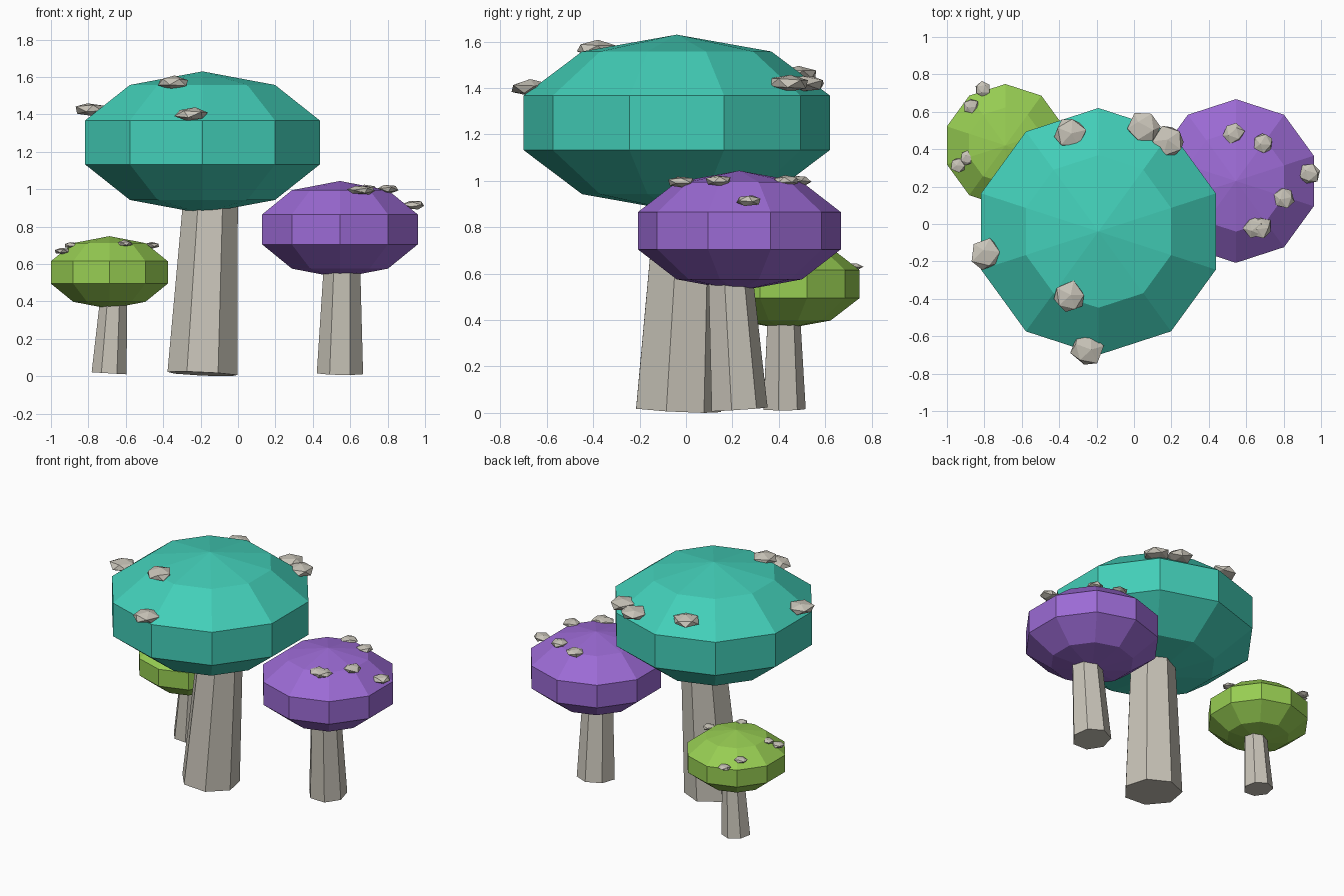
import bpy
import bmesh
import random
from mathutils import Vector, Matrix

random.seed(4)

cube = bpy.data.objects.get("Cube")
if cube:
    bpy.data.objects.remove(cube, do_unlink=True)


def material(name, rgb):
    mat = bpy.data.materials.new(name)
    mat.use_nodes = True
    color = (*rgb, 1.0)
    mat.diffuse_color = color
    node = next(n for n in mat.node_tree.nodes if n.type == 'BSDF_PRINCIPLED')
    node.inputs["Base Color"].default_value = color
    return mat


TEAL = material("teal", (0.055, 0.62, 0.48))
PURPLE = material("purple", (0.33, 0.145, 0.66))
GREEN = material("lime green", (0.31, 0.61, 0.085))
STONE = material("warm grey", (0.58, 0.55, 0.48))


def finish(bm, name, mat):
    bmesh.ops.recalc_face_normals(bm, faces=bm.faces)
    mesh = bpy.data.meshes.new(name)
    bm.to_mesh(mesh)
    bm.free()
    mesh.materials.append(mat)
    obj = bpy.data.objects.new(name, mesh)
    bpy.context.collection.objects.link(obj)
    return obj


# Flattened ten-sided cap
def make_cap(name, center, radius, half_height, mat):
    bm = bmesh.new()
    bmesh.ops.create_uvsphere(bm, u_segments=10, v_segments=5, radius=1)
    bmesh.ops.transform(bm, verts=bm.verts, matrix=Matrix.Translation(center)
                        @ Matrix.Diagonal((radius, radius, half_height, 1)))
    finish(bm, name, mat)


# Tapered seven-sided stem leaning from base to top
def make_stem(name, base, top, r_base, r_top):
    base, top = Vector(base), Vector(top)
    axis = top - base
    lean = Vector((0, 0, 1)).rotation_difference(axis).to_matrix().to_4x4()
    bm = bmesh.new()
    bmesh.ops.create_cone(bm, cap_ends=True, segments=7, radius1=r_base,
                          radius2=r_top, depth=axis.length)
    bmesh.ops.transform(bm, verts=bm.verts,
                        matrix=Matrix.Translation((base + top) / 2) @ lean)
    finish(bm, name, STONE)


# Rough flattened pebbles sitting on the cap
def make_spots(prefix, radius, places):
    for i, place in enumerate(places, 1):
        bm = bmesh.new()
        bmesh.ops.create_icosphere(bm, subdivisions=1, radius=radius)
        tumble = (Matrix.Rotation(random.uniform(0, 6.28), 4, 'Z')
                  @ Matrix.Rotation(random.uniform(0, 0.7), 4, 'X'))
        for v in bm.verts:
            v.co *= random.uniform(0.92, 1.08)
        bmesh.ops.transform(bm, verts=bm.verts, matrix=Matrix.Translation(place)
                            @ Matrix.Diagonal((1, 1, 0.42, 1)) @ tumble)
        finish(bm, f"{prefix}_spot_{i}", STONE)


# Large teal mushroom
make_cap("large_cap", (-0.19, -0.04, 1.25), 0.694, 0.38, TEAL)
make_stem("large_stem", (-0.19, -0.042, 0.013), (-0.135, 0.018, 1.2), 0.192, 0.138)
make_spots("large", 0.09, [
    (-0.34, 0.485, 1.46), (0.05, 0.515, 1.42), (0.18, 0.44, 1.42),
    (-0.79, -0.16, 1.425), (-0.345, -0.39, 1.57), (-0.25, -0.67, 1.40)])

# Medium purple mushroom
make_cap("medium_cap", (0.545, 0.23, 0.785), 0.46, 0.259, PURPLE)
make_stem("medium_stem", (0.545, 0.225, 0.015), (0.558, 0.18, 0.7), 0.127, 0.095)
make_spots("medium", 0.06, [
    (0.53, 0.485, 1.0), (0.69, 0.43, 1.0), (0.94, 0.27, 0.915),
    (0.80, 0.14, 1.0), (0.645, -0.015, 0.995), (0.68, -0.02, 0.995)])

# Small green mushroom
make_cap("small_cap", (-0.688, 0.42, 0.555), 0.3455, 0.194, GREEN)
make_stem("small_stem", (-0.689, 0.42, 0.016), (-0.66, 0.418, 0.5), 0.096, 0.069)
make_spots("small", 0.043, [
    (-0.81, 0.72, 0.63), (-0.87, 0.63, 0.665), (-0.89, 0.355, 0.70),
    (-0.94, 0.315, 0.67), (-0.605, 0.24, 0.71), (-0.46, 0.40, 0.70)])
